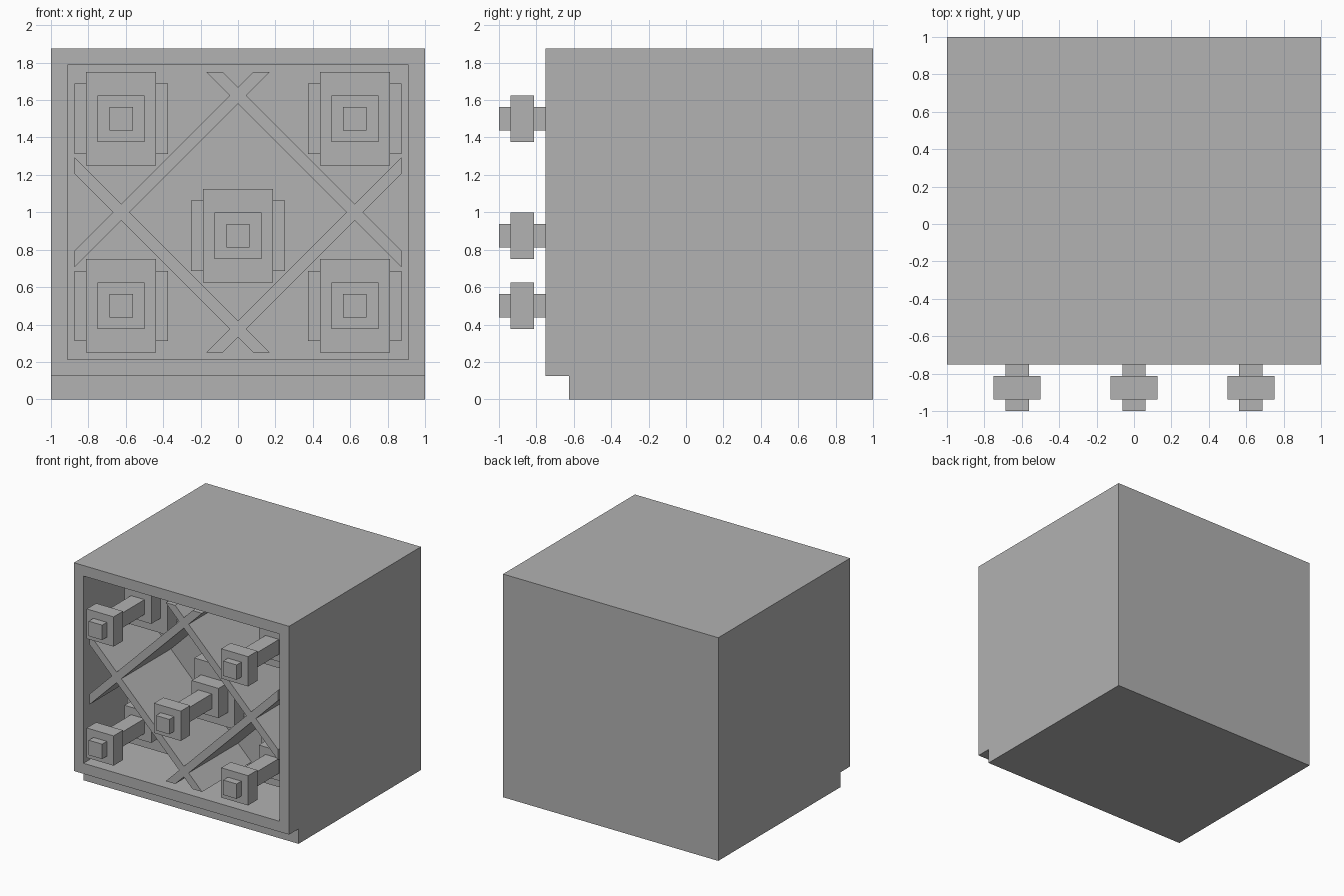
import bpy
import bmesh
from mathutils import Vector

if "Cube" in bpy.data.objects:
    bpy.data.objects.remove(bpy.data.objects["Cube"], do_unlink=True)

U = 0.125            # base module: the case is 16 modules wide
FRONT = -6 * U       # front plane of the case
BACK = -U / 2        # back wall of the recess

grey = bpy.data.materials.new("plain_grey")
grey.use_nodes = True
colour = (0.445, 0.445, 0.445, 1)
grey.diffuse_color = colour
grey.node_tree.nodes["Principled BSDF"].inputs["Base Color"].default_value = colour


def finish(name, bm):
    bmesh.ops.recalc_face_normals(bm, faces=bm.faces)
    mesh = bpy.data.meshes.new(name)
    bm.to_mesh(mesh)
    bm.free()
    mesh.materials.append(grey)
    obj = bpy.data.objects.new(name, mesh)
    bpy.context.collection.objects.link(obj)
    return obj


def prism(points, offset):
    """Closed prism from a flat outline pushed along an offset."""
    bm = bmesh.new()
    face = bm.faces.new([bm.verts.new(p) for p in points])
    geom = bmesh.ops.extrude_face_region(bm, geom=[face], use_keep_orig=True)["geom"]
    verts = [g for g in geom if isinstance(g, bmesh.types.BMVert)]
    bmesh.ops.translate(bm, verts=verts, vec=offset)
    bmesh.ops.recalc_face_normals(bm, faces=bm.faces)
    return bm


def block(name, x, z, half_x, half_z, y0, y1):
    pts = [(x + sx * half_x, y0, z + sz * half_z)
           for sx, sz in ((-1, -1), (1, -1), (1, 1), (-1, 1))]
    return finish(name, prism(pts, (0, y1 - y0, 0)))


# Case: side profile with a toe notch, then the front is inset and sunk
profile = [(1, 0), (1, 15 * U), (FRONT, 15 * U), (FRONT, U), (FRONT + U, U), (FRONT + U, 0)]
bm = prism([(-1, y, z) for y, z in profile], (2, 0, 0))
front = min(bm.faces, key=lambda f: f.calc_center_median().y)
bmesh.ops.inset_individual(bm, faces=[front], thickness=U)
sunk = bmesh.ops.extrude_discrete_faces(bm, faces=[front])["faces"][0]
bmesh.ops.translate(bm, verts=sunk.verts, vec=Vector((0, BACK - FRONT, 0)))
finish("case", bm)

# Lattice: four diagonal partitions trimmed to the opening
h = 0.0442
lattice_front = FRONT + U / 4
for sx, side in ((-1, "right"), (1, "left")):
    for sz, level in ((-1, "lower"), (1, "upper")):
        outline = [(-U - h, 0.75), (-U + h, 0.75), (7 * U, -0.25 + h), (7 * U, -0.25 - h)]
        pts = [(sx * x, lattice_front, 1 + sz * z) for x, z in outline]
        finish(f"{level}_{side}_partition", prism(pts, (0, BACK - lattice_front, 0)))

# Spouts: a rod with two collars on a stepped mount, one per compartment
spots = {"upper_right": (-5, 12), "upper_left": (5, 12), "centre": (0, 7),
         "lower_right": (-5, 4), "lower_left": (5, 4)}
parts = [("rod", 0.5, 0.5, -1, -3.5 * U),
         ("front_collar", 1, 1, -7.5 * U, -6.5 * U),
         ("rear_collar", 1, 1, -3.5 * U, -2.5 * U),
         ("tall_mount", 1.5, 2, -2.5 * U, -1.5 * U),
         ("wide_mount", 2, 1.5, -1.5 * U, BACK)]
for place, (cx, cz) in spots.items():
    for part, hx, hz, y0, y1 in parts:
        block(f"{place}_{part}", cx * U, cz * U, hx * U, hz * U, y0, y1)
